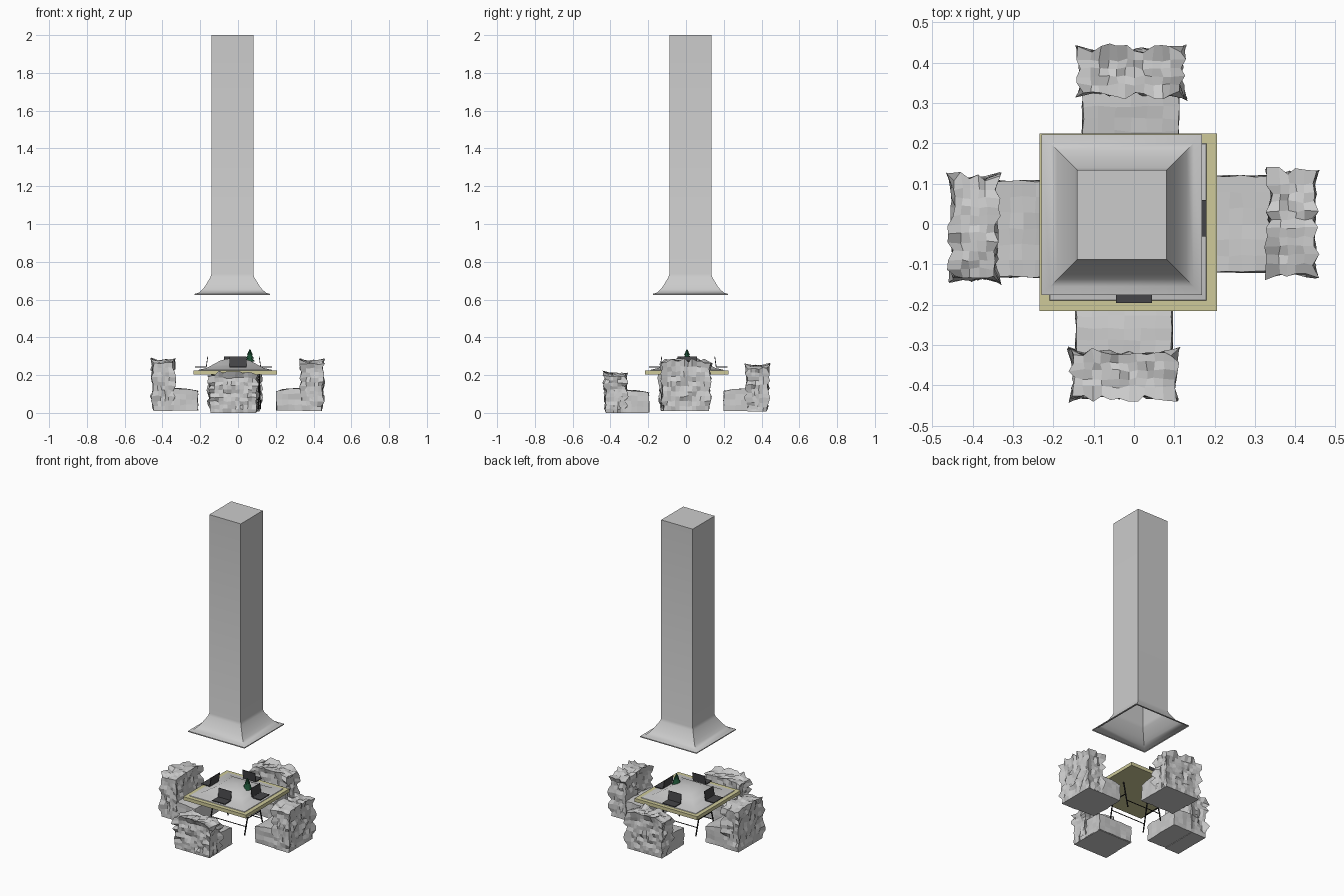
import bpy, bmesh, math, random
from mathutils import Vector, Matrix

if "Cube" in bpy.data.objects:
    bpy.data.objects.remove(bpy.data.objects["Cube"])

random.seed(7)


def material(name, rgb):
    m = bpy.data.materials.new(name)
    m.diffuse_color = (*rgb, 1)
    m.use_nodes = True
    m.node_tree.nodes["Principled BSDF"].inputs["Base Color"].default_value = m.diffuse_color
    return m


WOOD = material("pale_wood", (0.62, 0.59, 0.32))
BLACK = material("black_metal", (0.015, 0.015, 0.015))
DARK = material("dark_plastic", (0.06, 0.06, 0.065))
GREEN = material("dark_green", (0.01, 0.07, 0.03))


def finish(bm, name, mat=None, smooth=None):
    bmesh.ops.recalc_face_normals(bm, faces=bm.faces)
    me = bpy.data.meshes.new(name)
    bm.to_mesh(me)
    bm.free()
    ob = bpy.data.objects.new(name, me)
    bpy.context.collection.objects.link(ob)
    if mat:
        me.materials.append(mat)
    if smooth:
        bpy.ops.object.select_all(action='DESELECT')
        ob.select_set(True)
        bpy.context.view_layer.objects.active = ob
        bpy.ops.object.shade_smooth_by_angle(angle=math.radians(smooth))
    return ob


def add_box(bm, lo, hi, mat=Matrix()):
    lo, hi = Vector(lo), Vector(hi)
    m = mat @ Matrix.Translation((lo + hi) / 2) @ Matrix.Diagonal((*(hi - lo), 1))
    bmesh.ops.create_cube(bm, size=1, matrix=m)


def square_loft(name, centre, profile, smooth):
    """Square rings from (half width, z) pairs, closed at the last one."""
    bm = bmesh.new()
    rings = []
    for h, z in profile:
        rings.append([bm.verts.new((centre[0] + sx * h, centre[1] + sy * h, z))
                      for sx, sy in ((-1, -1), (1, -1), (1, 1), (-1, 1))])
    for a, b in zip(rings, rings[1:]):
        for i in range(4):
            bm.faces.new((a[i], a[(i + 1) % 4], b[(i + 1) % 4], b[i]))
    bm.faces.new(rings[-1])
    return finish(bm, name, None, smooth)


# Extraction hood: flared open mouth and tall square duct
square_loft("hood", (-0.03, 0.023),
            [(0.199, 0.624), (0.199, 0.630), (0.178, 0.636), (0.160, 0.652), (0.145, 0.67),
             (0.130, 0.695), (0.116, 0.718), (0.111, 0.735), (0.111, 2.0)], 40)

# Table top and raised cloth over it
bm = bmesh.new()
add_box(bm, (-0.235, -0.216, 0.203), (0.206, 0.224, 0.225))
finish(bm, "table_top", WOOD)
square_loft("table_mound", (-0.015, 0.005),
            [(0.195, 0.224), (0.193, 0.228), (0.15, 0.238), (0.115, 0.257), (0.08, 0.276),
             (0.05, 0.285), (0.015, 0.29)], 40)


def add_rod(bm, a, b, r=0.004):
    a, b = Vector(a), Vector(b)
    d = b - a
    m = Matrix.Translation((a + b) / 2) @ d.to_track_quat('Z', 'Y').to_matrix().to_4x4()
    bmesh.ops.create_cone(bm, cap_ends=True, segments=8, radius1=r, radius2=r,
                          depth=d.length, matrix=m)


# Trestle legs with tie bars
bm = bmesh.new()
for x in (-0.135, 0.112):
    for s in (-1, 1):
        add_rod(bm, (x, s * 0.04, 0.205), (x + 0.006 * s, s * 0.085, 0.02))
    add_rod(bm, (x, -0.06, 0.12), (x, 0.06, 0.12), 0.003)
for s in (-1, 1):
    add_rod(bm, (-0.135, s * 0.073, 0.07), (0.112, s * 0.073, 0.07), 0.0025)
finish(bm, "table_legs", BLACK)


# Laptops: base and screen, user side outward
def laptop(name, pos, angle):
    m = Matrix.Translation(pos) @ Matrix.Rotation(angle, 4, 'Z')
    bm = bmesh.new()
    add_box(bm, (-0.045, -0.03, 0), (0.045, 0.03, 0.005), m)
    tilt = m @ Matrix.Translation((0, 0.03, 0.003)) @ Matrix.Rotation(math.radians(-8), 4, 'X')
    add_box(bm, (-0.045, -0.002, 0), (0.045, 0.002, 0.056), tilt)
    finish(bm, name, DARK)


laptop("laptop_front", (0.0, -0.166, 0.240), 0)
laptop("laptop_right", (0.150, 0.014, 0.240), math.pi / 2)
laptop("laptop_back", (-0.03, 0.190, 0.240), math.pi)
laptop("laptop_left", (-0.198, 0.0, 0.240), -math.pi / 2)

# Small tree centrepiece
bm = bmesh.new()
for r, z, h in ((0.027, 0.272, 0.03), (0.023, 0.288, 0.03), (0.016, 0.306, 0.03)):
    bmesh.ops.create_cone(bm, cap_ends=True, segments=9, radius1=r, radius2=0.003, depth=h,
                          matrix=Matrix.Translation((0.063, 0.005, z + h / 2)))
bmesh.ops.create_cone(bm, cap_ends=True, segments=9, radius1=0.011, radius2=0.014, depth=0.03,
                      matrix=Matrix.Translation((0.063, 0.005, 0.260)))
finish(bm, "small_tree", GREEN)


def rough_box(bm, lo, hi, n, move):
    """Surface grid of a box, each vertex moved by move(u, outward)."""
    verts = {}

    def v(i, j, k):
        key = (i, j, k)
        if key not in verts:
            u = [key[a] / n[a] for a in range(3)]
            out = Vector([(-1 if key[a] == 0 else 1 if key[a] == n[a] else 0) for a in range(3)])
            p = Vector([lo[a] + (hi[a] - lo[a]) * u[a] for a in range(3)])
            verts[key] = bm.verts.new(p + move(u, out))
        return verts[key]

    for a in range(3):
        b, c = (a + 1) % 3, (a + 2) % 3
        for side in (0, n[a]):
            for i in range(n[b]):
                for j in range(n[c]):
                    quad = []
                    for di, dj in ((0, 0), (1, 0), (1, 1), (0, 1)):
                        key = [0, 0, 0]
                        key[a], key[b], key[c] = side, i + di, j + dj
                        quad.append(v(*key))
                    bm.faces.new(quad)


def seat_move(u, out):
    d = Vector([random.uniform(-0.003, 0.003) for _ in range(3)])
    if u[2] == 0:
        d.z = 0
    if u[2] == 1:
        d.z -= 0.014 * u[1] ** 4
    return d


def back_move(u, out):
    corners = sum(1 for c in out if c)
    amp = random.uniform(-0.007, 0.009)
    if corners >= 2 and u[2] > 0.12:
        amp = random.choice((0.0, 0.003, 0.013, 0.017))
    d = out * amp + Vector([random.uniform(-0.004, 0.004) for _ in range(3)])
    if u[2] == 0:
        d = out * 0
    return d


# Rock armchairs, local front is +y (toward the table)
def rock_chair(name, angle, shift, rear, front, height):
    bm = bmesh.new()
    rough_box(bm, (-0.119, rear + 0.06, 0.013), (0.119, front, 0.130), (6, 6, 4), seat_move)
    rough_box(bm, (-0.121, rear + 0.016, 0.010), (0.121, rear + 0.117, height - 0.016),
              (11, 5, 10), back_move)
    # round the shoulders of the backrest
    for v in bm.verts:
        if v.co.z > 0.14:
            t = (v.co.z - 0.14) / (height - 0.14)
            v.co.z -= 0.02 * t * (abs(v.co.x) / 0.13) ** 4
    ob = finish(bm, name)
    ob.matrix_world = Matrix.Translation(shift) @ Matrix.Rotation(angle, 4, 'Z')


rock_chair("chair_front", 0, (-0.025, 0, -0.010), -0.44, -0.197, 0.232)
rock_chair("chair_back", math.pi, (-0.008, 0, -0.002), -0.443, -0.2, 0.264)
rock_chair("chair_left", -math.pi / 2, (0, -0.012, 0), -0.463, -0.213, 0.292)
rock_chair("chair_right", math.pi / 2, (0, 0.0, 0), -0.459, -0.203, 0.288)
# base slab keeps the front chair on the floor
bm = bmesh.new()
add_box(bm, (-0.143, -0.42, 0.0), (0.093, -0.20, 0.006))
finish(bm, "chair_front_base")
